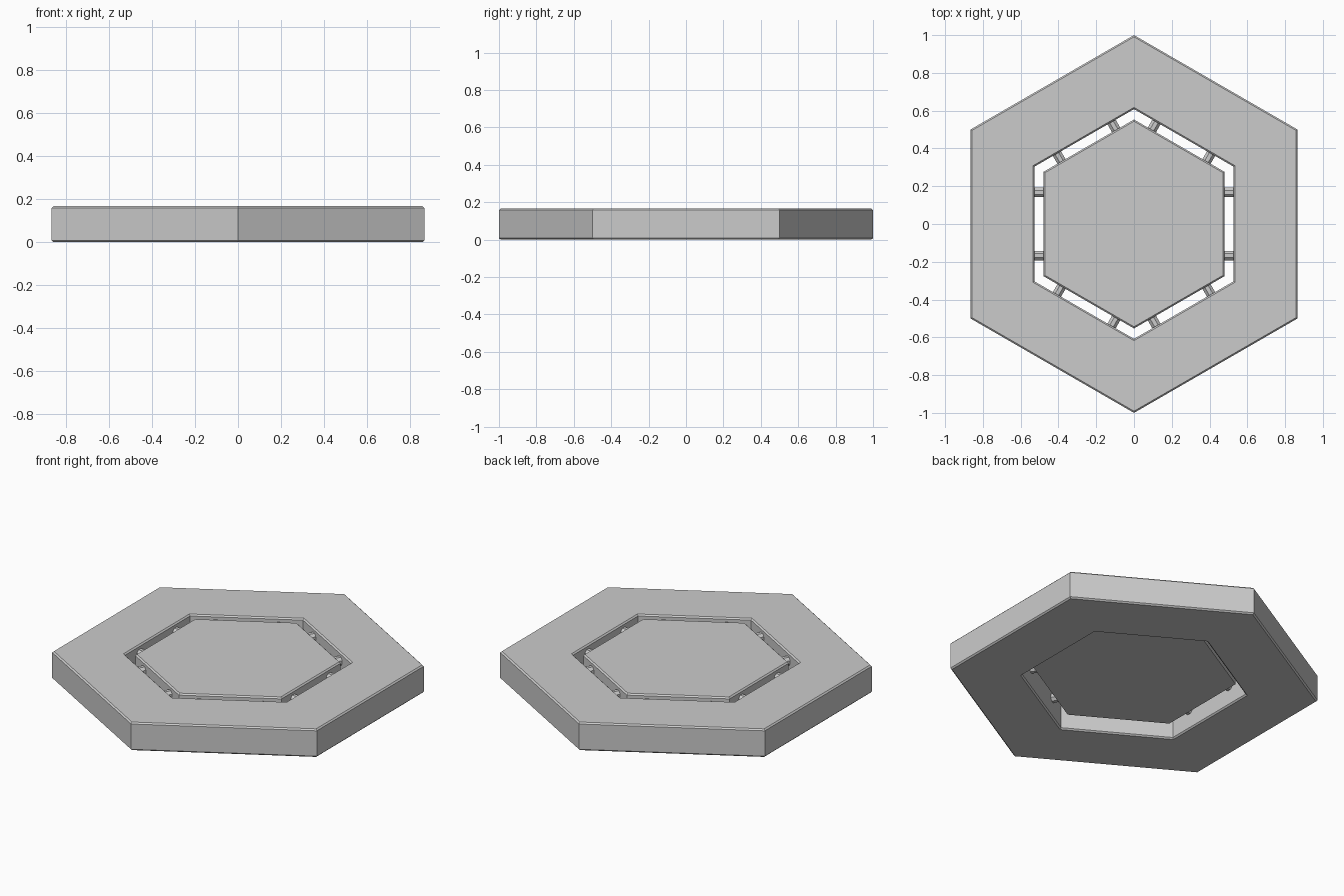
import bpy, bmesh
from math import pi, cos, sin, radians
from mathutils import Matrix

if "Cube" in bpy.data.objects:
    bpy.data.objects.remove(bpy.data.objects["Cube"])

TOP, B = 0.166, 0.008


def hex_ring(bm, r, z):
    # flat-to-flat inset is measured through the corner radius
    return [bm.verts.new((r * cos(radians(30 + 60 * i)), r * sin(radians(30 + 60 * i)), z)) for i in range(6)]


def bridge(bm, a, b):
    for i in range(6):
        j = (i + 1) % 6
        bm.faces.new((a[i], a[j], b[j], b[i]))


def finish(bm, name):
    bmesh.ops.recalc_face_normals(bm, faces=bm.faces)
    me = bpy.data.meshes.new(name)
    bm.to_mesh(me)
    bm.free()
    ob = bpy.data.objects.new(name, me)
    bpy.context.collection.objects.link(ob)
    return ob


C = B / cos(pi / 6)   # corner-radius change for a chamfer of B

# Outer hexagonal frame with chamfered rims
bm = bmesh.new()
RO, RI = 1.0, 0.608
profile = [(RO - C, 0), (RO, B), (RO, TOP - B), (RO - C, TOP),
           (RI + C, TOP), (RI, TOP - B), (RI, B), (RI + C, 0)]
rings = [hex_ring(bm, r, z) for r, z in profile]
for k in range(len(rings)):
    bridge(bm, rings[k], rings[(k + 1) % len(rings)])
finish(bm, "outer_frame")

# Raised inner hexagonal panel, chamfered on top
bm = bmesh.new()
RP = 0.553
low = hex_ring(bm, RP, 0.064)
mid = hex_ring(bm, RP, TOP - B)
top = hex_ring(bm, RP - C, TOP)
bridge(bm, low, mid)
bridge(bm, mid, top)
bm.faces.new(low)
bm.faces.new(top)
finish(bm, "inner_panel")

# Twelve connecting pegs, two per side
bm = bmesh.new()
for i in range(6):
    for s in (-1, 1):
        m = (Matrix.Rotation(i * pi / 3, 4, 'Z') @ Matrix.Translation((0.503, s * 0.167, 0.117))
             @ Matrix.Rotation(pi / 2, 4, 'Y') @ Matrix.Rotation(pi / 8, 4, 'Z'))
        bmesh.ops.create_cone(bm, cap_ends=True, segments=8, radius1=0.027, radius2=0.027,
                              depth=0.07, matrix=m)
finish(bm, "connecting_pegs")
